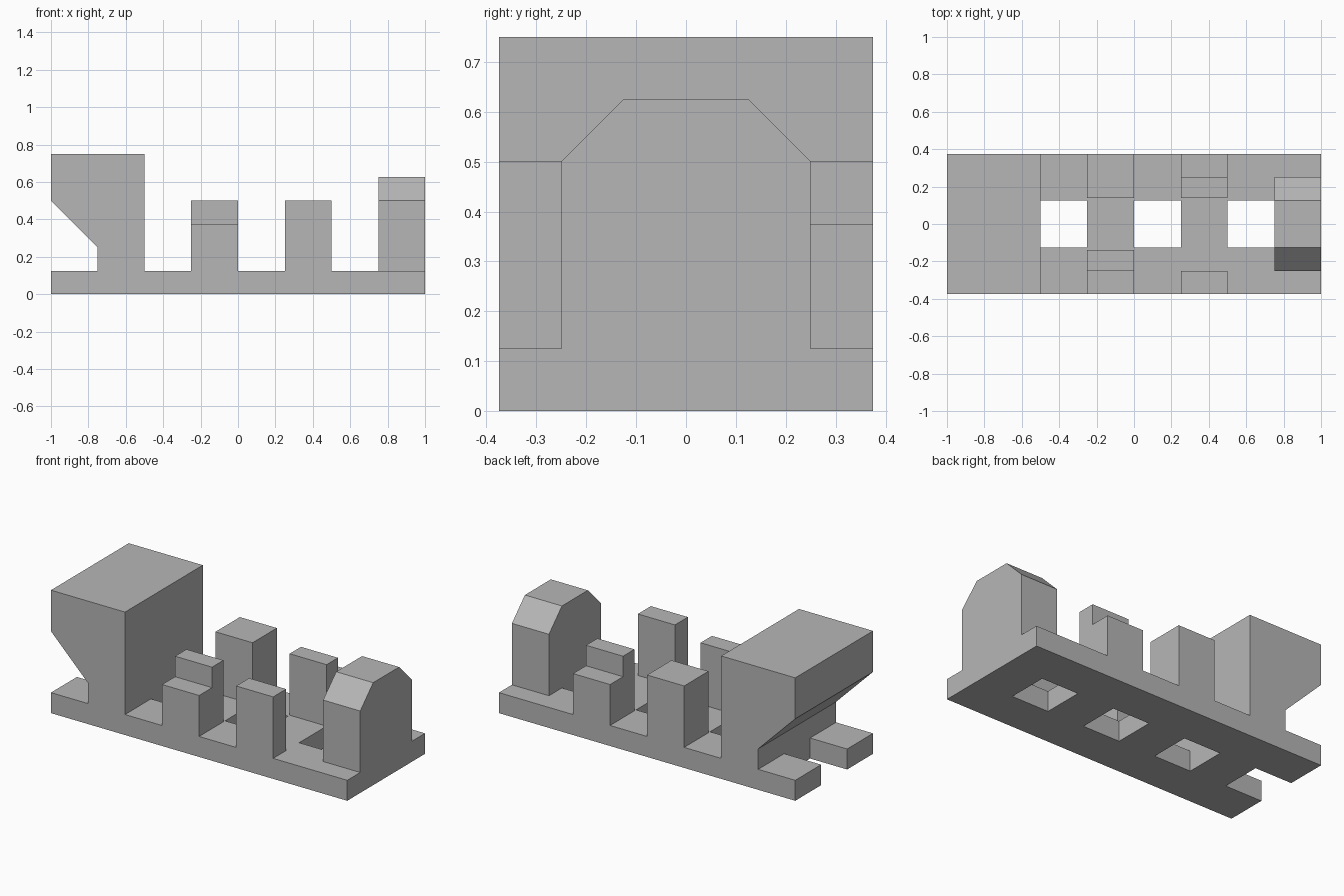
import bpy
import bmesh
from mathutils import Vector

cube = bpy.data.objects.get("Cube")
if cube:
    bpy.data.objects.remove(cube, do_unlink=True)

# Single plain grey
grey = bpy.data.materials.new("grey")
grey.use_nodes = True
grey.diffuse_color = (0.47, 0.47, 0.47, 1)
grey.node_tree.nodes["Principled BSDF"].inputs["Base Color"].default_value = grey.diffuse_color


def finish(name, bm):
    mesh = bpy.data.meshes.new(name)
    bmesh.ops.recalc_face_normals(bm, faces=bm.faces)
    bm.to_mesh(mesh)
    bm.free()
    mesh.materials.append(grey)
    obj = bpy.data.objects.new(name, mesh)
    bpy.context.collection.objects.link(obj)
    return obj


def prism(name, profile, axis, start, end):
    """Extrude a profile, drawn as (horizontal, z), along x or y."""
    def place(p, depth):
        return Vector((depth, p[0], p[1]) if axis == "x" else (p[0], depth, p[1]))
    bm = bmesh.new()
    near = [bm.verts.new(place(p, start)) for p in profile]
    far = [bm.verts.new(place(p, end)) for p in profile]
    bm.faces.new(near)
    bm.faces.new(far[::-1])
    for i in range(len(profile)):
        j = (i + 1) % len(profile)
        bm.faces.new((near[i], near[j], far[j], far[i]))
    return finish(name, bm)


FLOOR = 0.125
HALF = 0.375
INNER = 0.14

# Base plate: a grid of cells with every other middle cell left open
bm = bmesh.new()
for col in range(8):
    for row in range(3):
        if row == 1 and col % 2 == 0:
            continue
        x, y = -1 + col * 0.25, -HALF + row * 0.25
        bm.faces.new([bm.verts.new((x + dx, y + dy, 0))
                      for dx, dy in ((0, 0), (0.25, 0), (0.25, 0.25), (0, 0.25))])
bmesh.ops.remove_doubles(bm, verts=bm.verts, dist=0.001)
base = finish("base_plate", bm)
# Normals are made to face up so the plate thickens upward
bm = bmesh.new()
bm.from_mesh(base.data)
for face in bm.faces:
    if face.normal.z < 0:
        face.normal_flip()
bm.to_mesh(base.data)
bm.free()
solid = base.modifiers.new("thickness", "SOLIDIFY")
solid.thickness = FLOOR
solid.offset = 1

# Tall end block with a sloped overhang
prism("overhanging_block",
      [(-0.5, FLOOR), (-0.5, 0.75), (-1, 0.75), (-1, 0.5), (-0.75, 0.25), (-0.75, FLOOR)],
      "y", -HALF, HALF)

# Narrow end block with chamfered top corners
prism("chamfered_block",
      [(-0.25, FLOOR), (0.25, FLOOR), (0.25, 0.5), (0.125, 0.625), (-0.125, 0.625), (-0.25, 0.5)],
      "x", 0.75, 1)

# Posts along both sides
step = [(HALF, FLOOR), (HALF, 0.375), (0.25, 0.375), (0.25, 0.5), (INNER, 0.5), (INNER, FLOOR)]


def box(y0, y1):
    return [(y0, FLOOR), (y1, FLOOR), (y1, 0.5), (y0, 0.5)]


prism("front_stepped_post", [(-y, z) for y, z in step], "x", -0.25, 0)
prism("back_wide_post", box(INNER, HALF), "x", -0.25, 0)
prism("front_slim_post", box(-HALF, -0.25), "x", 0.25, 0.5)
prism("back_stepped_post", step, "x", 0.25, 0.5)
